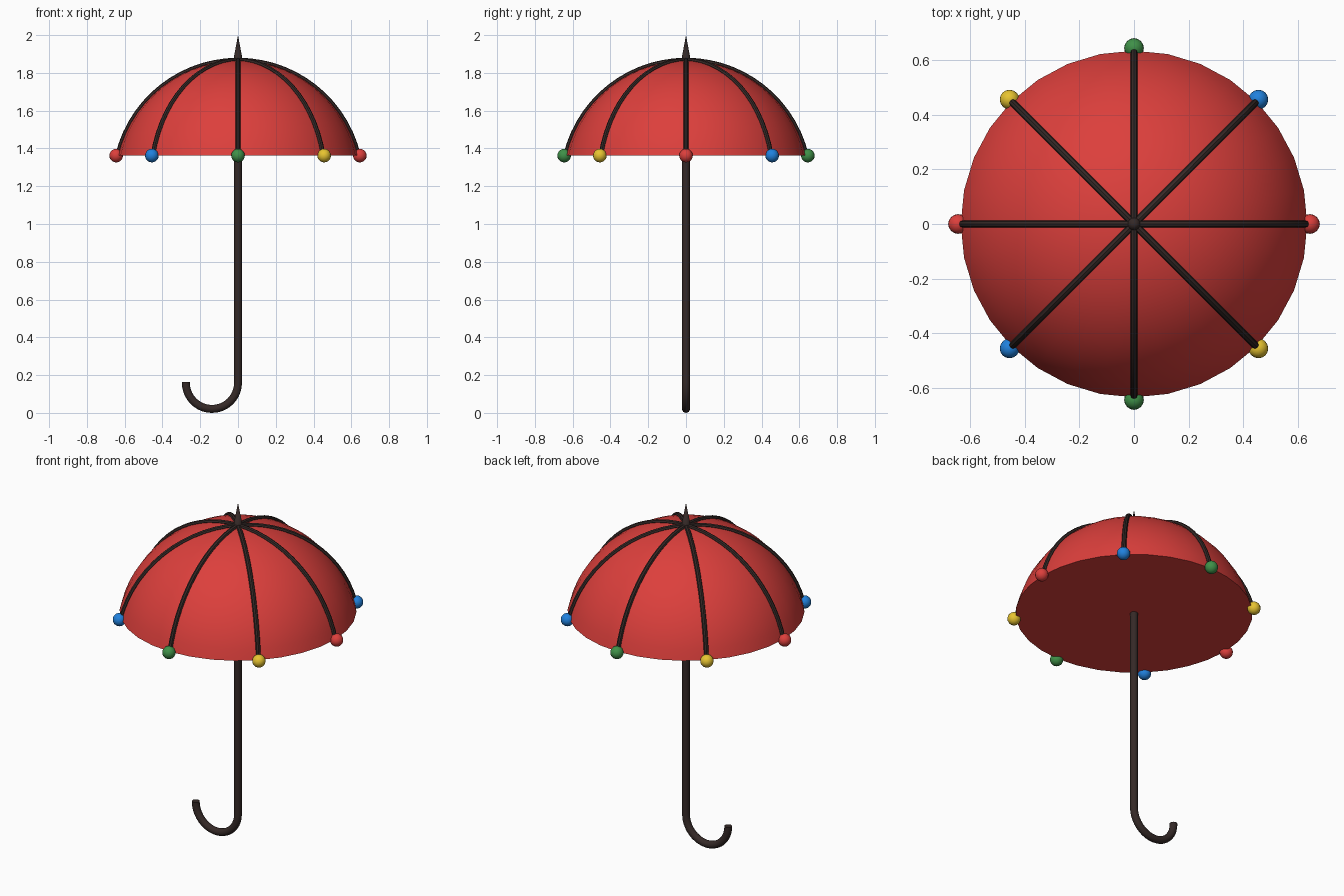
import bpy, bmesh
from math import sin, cos, pi, radians, asin
from mathutils import Vector

if "Cube" in bpy.data.objects:
    bpy.data.objects.remove(bpy.data.objects["Cube"])

RIM_R, RIM_Z, TOP_Z = 0.635, 1.362, 1.865
H = TOP_Z - RIM_Z
R = (RIM_R**2 + H**2) / (2 * H)      # sphere the canopy is cut from
CZ = TOP_Z - R
SPAN = asin(RIM_R / R)


def material(name, rgb):
    m = bpy.data.materials.new(name)
    m.diffuse_color = (*rgb, 1)
    m.use_nodes = True
    m.node_tree.nodes["Principled BSDF"].inputs["Base Color"].default_value = m.diffuse_color
    return m


RED = material("red", (0.72, 0.05, 0.045))
BLUE = material("blue", (0.015, 0.22, 0.72))
GREEN = material("green", (0.05, 0.28, 0.065))
YELLOW = material("yellow", (0.8, 0.55, 0.03))
WOOD = material("dark_wood", (0.035, 0.022, 0.02))


def finish(bm, name, mat, angle=40):
    bmesh.ops.recalc_face_normals(bm, faces=bm.faces)
    me = bpy.data.meshes.new(name)
    bm.to_mesh(me)
    bm.free()
    ob = bpy.data.objects.new(name, me)
    bpy.context.collection.objects.link(ob)
    me.materials.append(mat)
    bpy.ops.object.select_all(action='DESELECT')
    ob.select_set(True)
    bpy.context.view_layer.objects.active = ob
    bpy.ops.object.shade_smooth_by_angle(angle=radians(angle))
    return ob


def tube(name, path, side, radius, mat, sides=12):
    """Sweep a circle along a planar path; side is the plane's normal."""
    bm = bmesh.new()
    rings = []
    for i, p in enumerate(path):
        t = (path[min(i + 1, len(path) - 1)] - path[max(i - 1, 0)]).normalized()
        n = t.cross(side)
        rings.append([bm.verts.new(p + radius * (cos(a) * side + sin(a) * n))
                      for a in (2 * pi * k / sides for k in range(sides))])
    for a, b in zip(rings, rings[1:]):
        for k in range(sides):
            j = (k + 1) % sides
            bm.faces.new((a[k], a[j], b[j], b[k]))
    bm.faces.new(rings[0])
    bm.faces.new(rings[-1])
    return finish(bm, name, mat)


# Canopy: dome with a closed flat underside
bm = bmesh.new()
SEG, STEPS = 32, 14
profile = [bm.verts.new((R * sin(SPAN * i / STEPS), 0, CZ + R * cos(SPAN * i / STEPS)))
           for i in range(STEPS + 1)]
edges = [bm.edges.new(e) for e in zip(profile, profile[1:])]
bmesh.ops.spin(bm, geom=profile + edges, cent=(0, 0, 0), axis=(0, 0, 1),
               angle=2 * pi, steps=SEG)
bmesh.ops.remove_doubles(bm, verts=bm.verts, dist=1e-4)
bmesh.ops.holes_fill(bm, edges=[e for e in bm.edges if e.is_boundary], sides=0)
finish(bm, "canopy", RED)

# Ribs and coloured tip balls
for i in range(8):
    a = i * pi / 4
    out = Vector((cos(a), sin(a), 0))
    side = Vector((-sin(a), cos(a), 0))
    rr = R + 0.002
    path = [out * rr * sin(SPAN * k / 14) + Vector((0, 0, CZ + rr * cos(SPAN * k / 14)))
            for k in range(15)]
    tube(f"rib_{i + 1}", path, side, 0.013, WOOD, 8)
    bm = bmesh.new()
    bmesh.ops.create_uvsphere(bm, u_segments=16, v_segments=10, radius=0.036)
    bmesh.ops.translate(bm, verts=bm.verts, vec=out * 0.645 + Vector((0, 0, RIM_Z)))
    finish(bm, f"rib_tip_{i + 1}", (RED, BLUE, GREEN, YELLOW)[i % 4])

# Shaft with hooked handle
HR, HZ = 0.138, 0.159
path = [Vector((0, 0, 1.85))]
path += [Vector((-HR + HR * cos(t), 0, HZ - HR * sin(t)))
         for t in (pi * k / 20 for k in range(21))]
path.insert(1, Vector((0, 0, HZ + 0.02)))
path.append(Vector((-2 * HR, 0, HZ + 0.005)))
tube("shaft_and_handle", path, Vector((0, 1, 0)), 0.021, WOOD, 16)

# Spike on top
bm = bmesh.new()
bmesh.ops.create_cone(bm, cap_ends=True, segments=16, radius1=0.028, radius2=0, depth=0.15)
bmesh.ops.translate(bm, verts=bm.verts, vec=(0, 0, 1.925))
finish(bm, "top_spike", WOOD)
